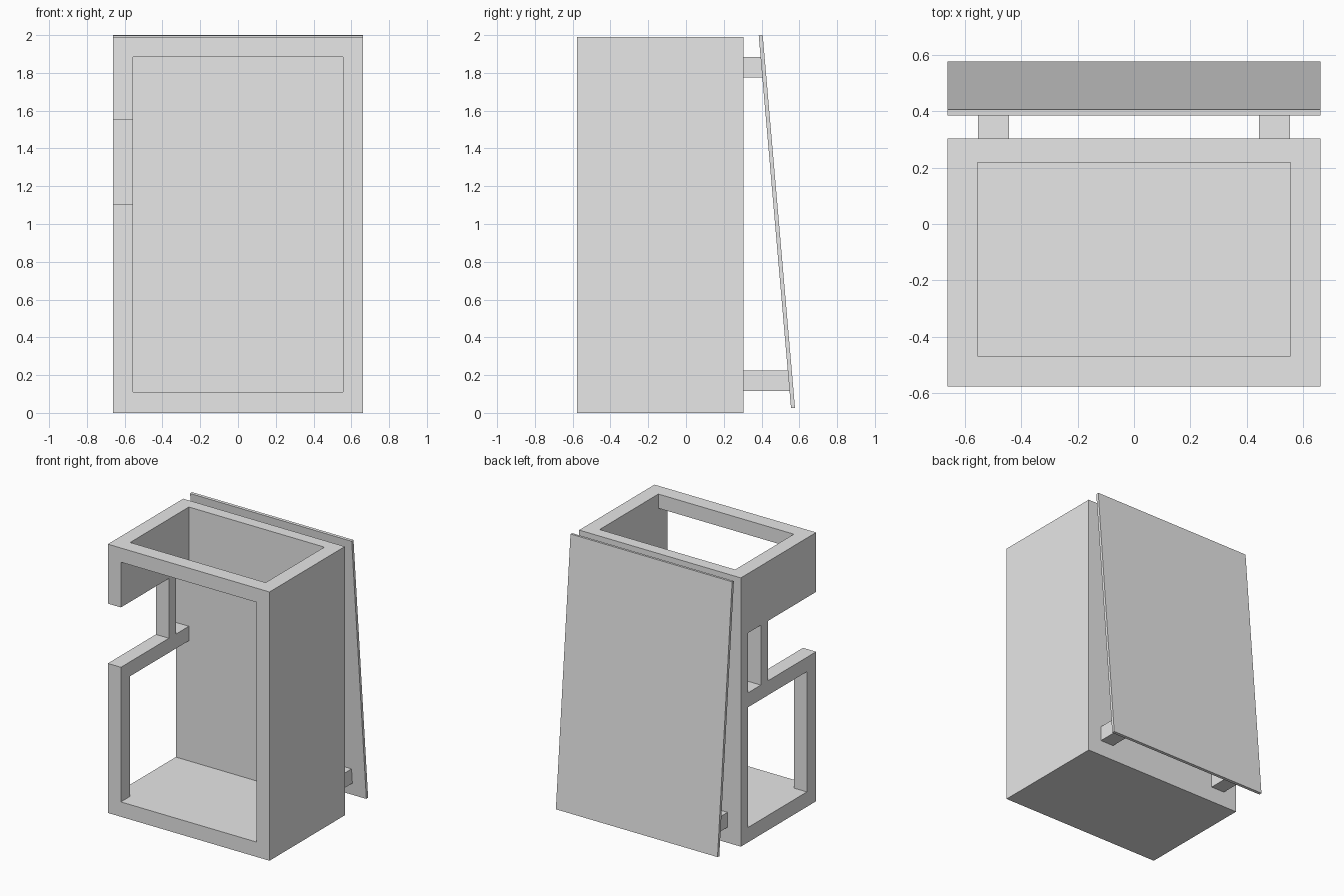
import bpy
import bmesh

default = bpy.data.objects.get("Cube")
if default:
    bpy.data.objects.remove(default, do_unlink=True)

grey = bpy.data.materials.new("plain grey")
grey.use_nodes = True
grey.diffuse_color = (0.8, 0.8, 0.8, 1)
grey.node_tree.nodes["Principled BSDF"].inputs["Base Color"].default_value = (0.8, 0.8, 0.8, 1)


def prism(name, x0, x1, profile):
    """Extrude a (y, z) outline from x0 to x1."""
    bm = bmesh.new()
    face = bm.faces.new([bm.verts.new((x0, y, z)) for y, z in profile])
    ext = bmesh.ops.extrude_face_region(bm, geom=[face])
    moved = [v for v in ext["geom"] if isinstance(v, bmesh.types.BMVert)]
    bmesh.ops.translate(bm, verts=moved, vec=(x1 - x0, 0, 0))
    bmesh.ops.recalc_face_normals(bm, faces=bm.faces)
    mesh = bpy.data.meshes.new(name)
    bm.to_mesh(mesh)
    bm.free()
    mesh.materials.append(grey)
    obj = bpy.data.objects.new(name, mesh)
    bpy.context.collection.objects.link(obj)
    return obj


def box(name, x0, x1, y0, y1, z0, z1):
    return prism(name, x0, x1, [(y0, z0), (y1, z0), (y1, z1), (y0, z1)])


def carve(target, cutters):
    """Subtract the cutters, bake the result and remove them."""
    for cutter in cutters:
        cutter.hide_render = True
        mod = target.modifiers.new(cutter.name, "BOOLEAN")
        mod.operation = "DIFFERENCE"
        mod.solver = "EXACT"
        mod.object = cutter
    graph = bpy.context.evaluated_depsgraph_get()
    baked = bpy.data.meshes.new_from_object(target.evaluated_get(graph))
    target.modifiers.clear()
    target.data = baked
    for cutter in cutters:
        bpy.data.objects.remove(cutter, do_unlink=True)


OUT, IN = 0.662, 0.555            # outer and inner half width
FRONT, BACK = -0.577, 0.304
IN_FRONT, IN_BACK = -0.469, 0.218
FLOOR, LINTEL, TOP = 0.11, 1.885, 1.99
SILL, HEAD = 1.107, 1.55          # side opening

# Housing, open at the top, front and one side
housing = box("housing", -OUT, OUT, FRONT, BACK, 0, TOP)
cavity = prism("cavity_cutter", -IN, IN, [
    (IN_BACK, FLOOR), (IN_BACK, 2.2), (IN_FRONT, 2.2),
    (IN_FRONT, LINTEL), (-0.8, LINTEL), (-0.8, FLOOR)])
side_cuts = [
    box("lower_window_cutter", -0.8, -0.3, IN_FRONT, IN_BACK, FLOOR, 1.0),
    box("corner_notch_cutter", -0.8, -0.3, -0.8, -0.015, SILL, HEAD),
    box("small_window_cutter", -0.8, -0.3, 0.07, IN_BACK, SILL, HEAD),
]
carve(housing, [cavity] + side_cuts)

# Leaning back panel
prism("back_panel", -OUT, OUT,
      [(0.385, 1.998), (0.406, 2.0), (0.577, 0.027), (0.556, 0.025)])

# Standoffs between housing and panel, their ends following the panel's lean
def panel_y(z):
    return 0.39 + (2.0 - z) * 0.0865


for side, label in ((-1, "right"), (1, "left")):
    for level, z0 in (("lower", 0.115), ("upper", 1.775)):
        z1 = z0 + 0.11
        x0, x1 = sorted((side * 0.443, side * 0.553))
        prism(f"{level}_standoff_{label}", x0, x1,
              [(BACK, z0), (panel_y(z0), z0), (panel_y(z1), z1), (BACK, z1)])
